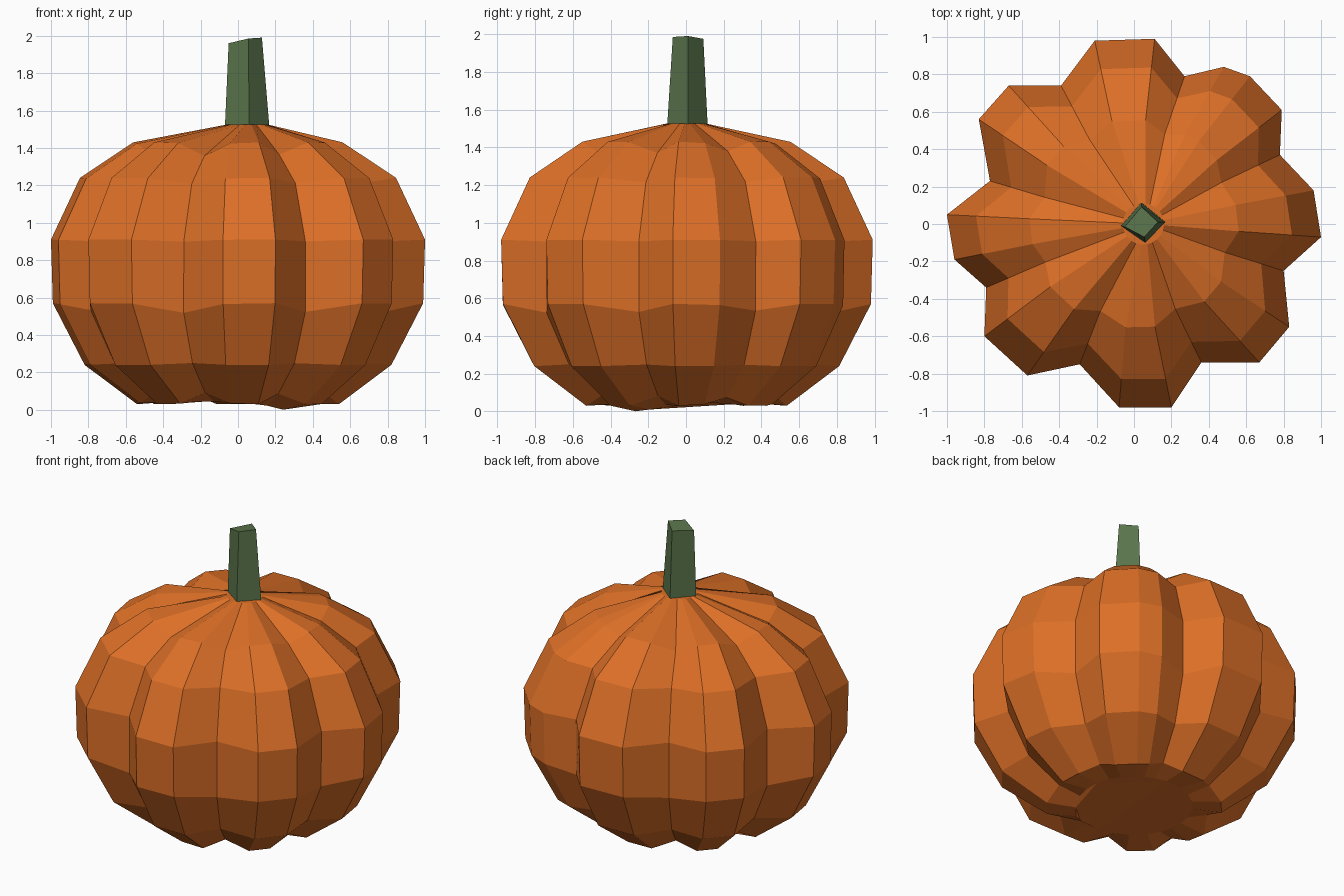
import bpy, bmesh, math

if "Cube" in bpy.data.objects:
    bpy.data.objects.remove(bpy.data.objects["Cube"])


def material(name, rgb):
    m = bpy.data.materials.new(name)
    m.diffuse_color = (*rgb, 1)
    m.use_nodes = True
    m.node_tree.nodes["Principled BSDF"].inputs["Base Color"].default_value = m.diffuse_color
    return m


def loft(name, rings, mat):
    """Bridge equal-length closed rings (bottom to top) and cap both ends."""
    bm = bmesh.new()
    loops = [[bm.verts.new(p) for p in ring] for ring in rings]
    n = len(loops[0])
    for a, b in zip(loops, loops[1:]):
        for i in range(n):
            j = (i + 1) % n
            bm.faces.new((a[i], a[j], b[j], b[i]))
    bm.faces.new(loops[0][::-1])
    bm.faces.new(loops[-1])
    bmesh.ops.triangulate(bm, faces=[f for f in bm.faces if len(f.verts) > 4])
    bmesh.ops.recalc_face_normals(bm, faces=bm.faces)
    me = bpy.data.meshes.new(name)
    bm.to_mesh(me)
    bm.free()
    me.materials.append(mat)
    ob = bpy.data.objects.new(name, me)
    bpy.context.collection.objects.link(ob)
    return ob


orange = material("pumpkin orange", (0.72, 0.16, 0.02))
green = material("stem green", (0.10, 0.175, 0.07))

# Lobed outline seen from above, counter-clockwise
outline = [(1.0, -.07), (.96, .18), (.78, .37), (.79, .61), (.62, .79), (.48, .84),
           (.27, .79), (.11, .99), (-.21, .98), (-.39, .74), (-.67, .74), (-.83, .56),
           (-.77, .23), (-1.0, .05), (-.96, -.19), (-.79, -.34), (-.80, -.60),
           (-.57, -.81), (-.29, -.75), (-.08, -.98), (.20, -.98), (.36, -.74),
           (.67, -.74), (.83, -.55), (.80, -.25)]

# Levels: ridge height, ridge radius, crease height, crease radius
levels = [(.03, .54, .09, .49), (.24, .82, .25, .68), (.57, .99, .52, .81),
          (.91, 1.0, .90, .81), (1.24, .845, 1.21, .69), (1.43, .56, 1.36, .50)]

# Pumpkin body
rings = []
low = []
for x, y in outline:
    a = math.atan2(y, x)
    # one lobe sags to the ground at front right
    sag = max(0, math.cos(a + math.pi / 4)) ** 12
    low.append((.36 * math.cos(a), .36 * math.sin(a), .045 - .045 * sag))
rings.append(low)
for zr, rr, zc, rc in levels:
    ring = []
    for x, y in outline:
        a, R = math.atan2(y, x), math.hypot(x, y)
        t = (R - .81) / .19
        r = rc + (rr - rc) * t
        ring.append((r * math.cos(a), r * math.sin(a), zc + (zr - zc) * min(t, 1)))
    rings.append(ring)
rings.append([(.05 + .11 * math.cos(math.atan2(y, x)), .11 * math.sin(math.atan2(y, x)), 1.525)
              for x, y in outline])
loft("pumpkin_body", rings, orange)

# Four-sided tapered stem with a slanted top
base = [(-.07, -.01), (.06, -.10), (.168, .01), (.04, .115)]
top = [(-.05, -.015, 1.96), (.055, -.07, 1.985), (.128, .01, 1.99), (.04, .092, 1.975)]
loft("stem", [[(x, y, 1.51) for x, y in base], top], green)
